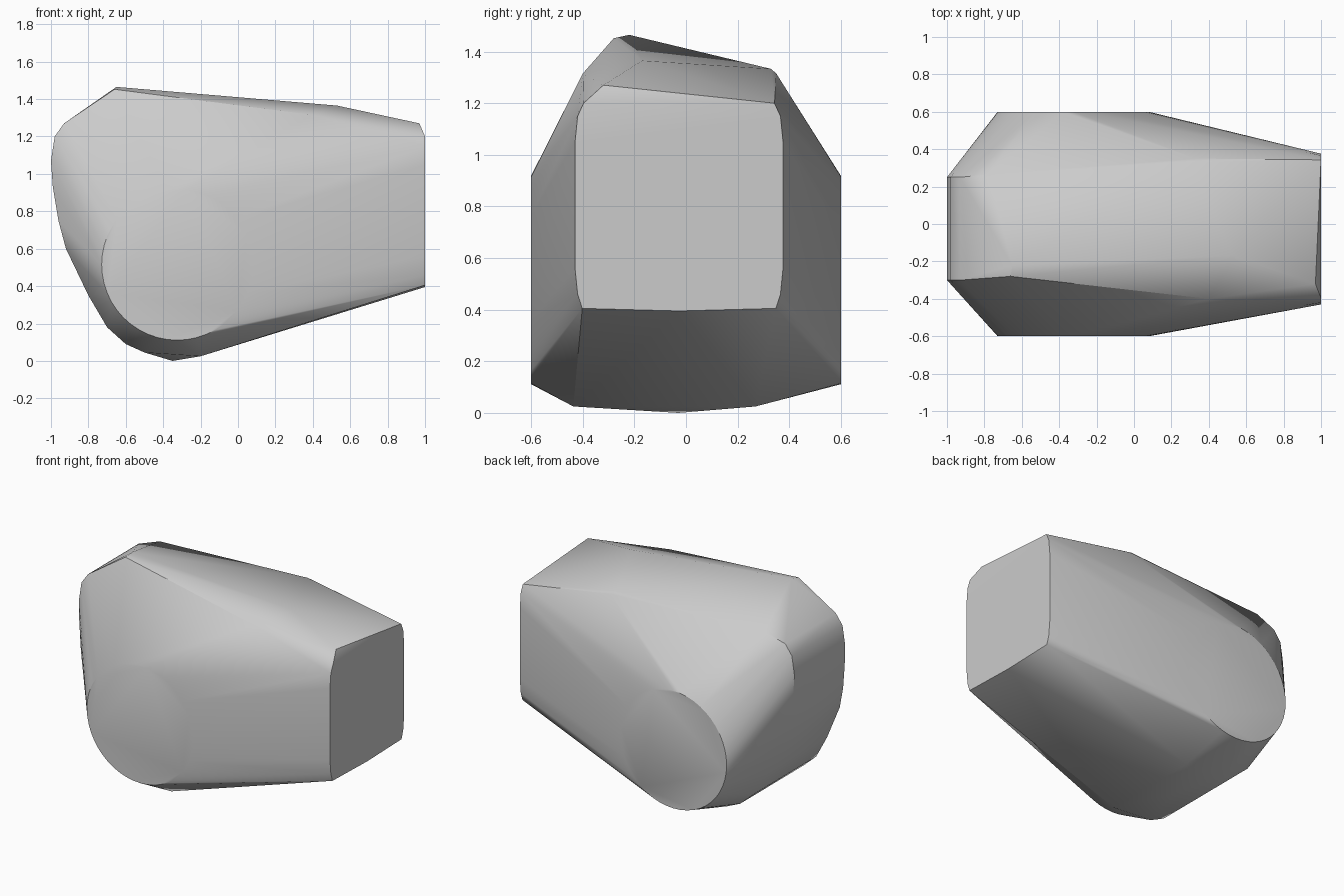
import bpy
import bmesh
from math import sin, cos, pi, radians

default_cube = bpy.data.objects.get("Cube")
if default_cube:
    bpy.data.objects.remove(default_cube, do_unlink=True)


def disc_outline(y, centre_x=-0.325, centre_z=0.515, radius=0.404, sides=48):
    """Circle standing upright at the given depth."""
    return [(centre_x + radius * cos(2 * pi * i / sides), y,
             centre_z + radius * sin(2 * pi * i / sides)) for i in range(sides)]


def end_outline(x):
    """Softly cornered rectangle closing the long end."""
    half = [(0.0, 0.395), (0.375, 0.405), (0.393, 0.46), (0.403, 0.56),
            (0.403, 1.05), (0.393, 1.15), (0.37, 1.2)]
    middle = -0.027
    return [(x, middle + side * w, z) for side in (-1, 1) for w, z in half]


def nose_outline():
    """Curved keel running from the top of the blunt end down to the underside."""
    keel = [(-0.93, 1.27), (-0.98, 1.2), (-1.0, 1.07), (-0.99, 0.93),
            (-0.96, 0.75), (-0.92, 0.6), (-0.8, 0.35), (-0.7, 0.18),
            (-0.6, 0.09), (-0.5, 0.045), (-0.2, 0.025)]
    points = []
    for x, z in keel:
        spread = max(0.0, 1 - z)
        points.append((x, -0.3 - 0.14 * spread, z))
        points.append((x, 0.25 + 0.02 * spread, z))
    points.append((-0.35, -0.03, 0.0))
    return points


def roof_points():
    """Peak, ridges and shoulders of the sloping top."""
    peak = [(-0.65, -0.22, 1.465), (-0.66, -0.28, 1.452)]
    front_ridge = [(0.53, -0.17, 1.365), (0.97, -0.32, 1.27), (0.4, -0.4, 1.315)]
    back_ridge = [(0.33, 0.35, 1.315), (0.3, 0.33, 1.333), (-0.78, 0.265, 1.32)]
    return peak + front_ridge + back_ridge


# Tight skin around all outlines
outlines = [disc_outline(-0.6), disc_outline(0.6), end_outline(1.0),
            nose_outline(), roof_points()]
bm = bmesh.new()
for outline in outlines:
    for point in outline:
        bm.verts.new(point)
hull = bmesh.ops.convex_hull(bm, input=bm.verts[:])
loose = [v for v in bm.verts if not v.link_faces]
bmesh.ops.delete(bm, geom=loose, context='VERTS')
bmesh.ops.dissolve_limit(bm, angle_limit=radians(0.3),
                         verts=bm.verts[:], edges=bm.edges[:])
bmesh.ops.recalc_face_normals(bm, faces=bm.faces[:])

mesh = bpy.data.meshes.new("faceted_body")
bm.to_mesh(mesh)
bm.free()
body = bpy.data.objects.new("faceted_body", mesh)
bpy.context.collection.objects.link(body)

# Plain grey surface
grey = bpy.data.materials.new("light_grey")
grey.use_nodes = True
colour = (0.6, 0.6, 0.6, 1.0)
grey.diffuse_color = colour
grey.node_tree.nodes["Principled BSDF"].inputs["Base Color"].default_value = colour
mesh.materials.append(grey)

# Smooth shading with sharp creases
bpy.ops.object.select_all(action='DESELECT')
body.select_set(True)
bpy.context.view_layer.objects.active = body
bpy.ops.object.shade_smooth_by_angle(angle=radians(30))
